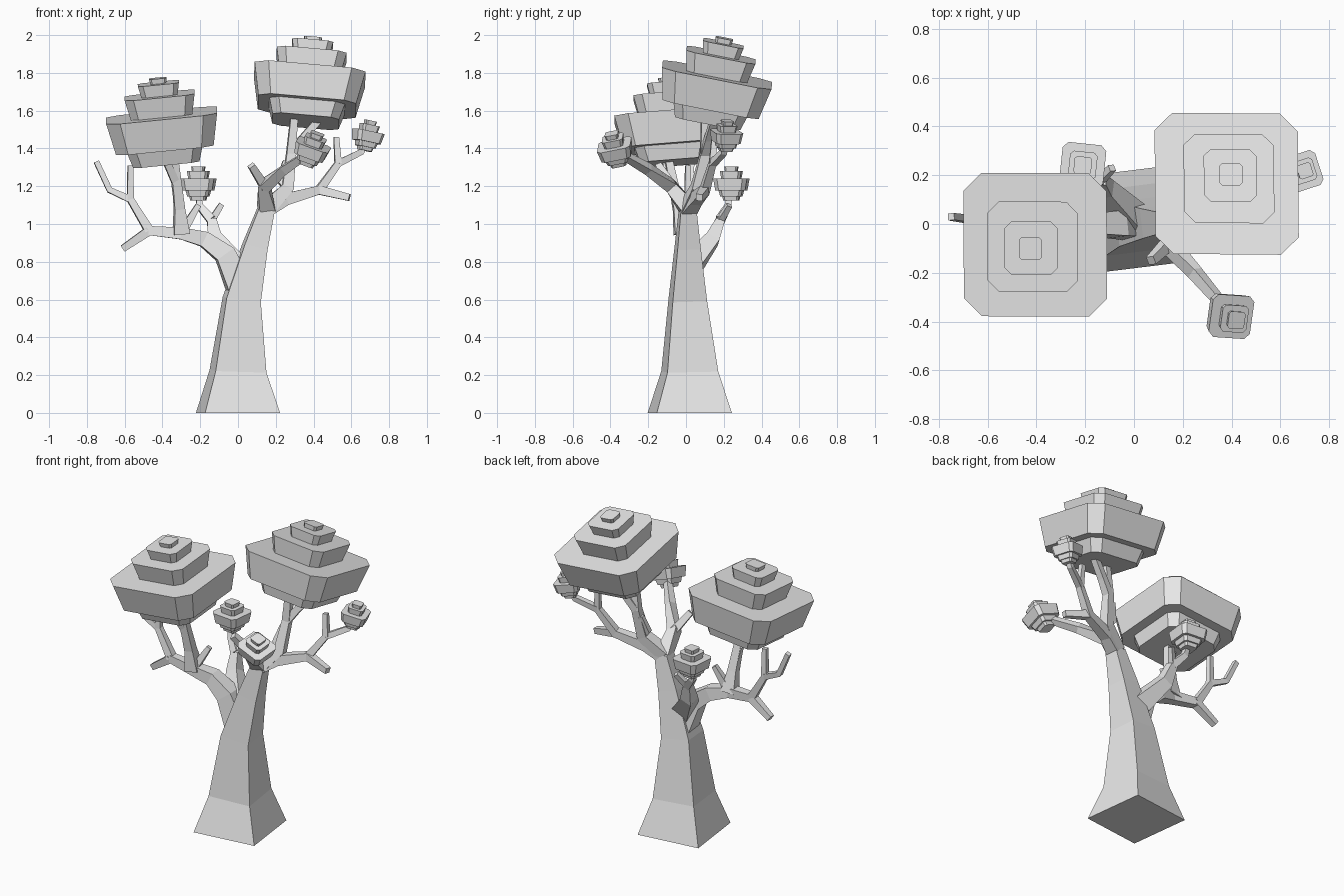
import bpy
import bmesh
from mathutils import Vector, Matrix
from math import radians

old = bpy.data.objects.get("Cube")
if old:
    bpy.data.objects.remove(old)

GREY = (0.8, 0.8, 0.8, 1)
grey = bpy.data.materials.new("plain_grey")
grey.use_nodes = True
grey.diffuse_color = GREY
grey.node_tree.nodes["Principled BSDF"].inputs["Base Color"].default_value = GREY

# Half widths where limbs start and end
BOUGH, BRANCH, TWIG, TIP = 0.042, 0.024, 0.018, 0.014


def loft(name, rings):
    """Skin a list of equal-length point rings and cap both ends."""
    bm = bmesh.new()
    loops = [[bm.verts.new(point) for point in ring] for ring in rings]
    for lower, upper in zip(loops, loops[1:]):
        for i in range(len(lower)):
            bm.faces.new((lower[i - 1], lower[i], upper[i], upper[i - 1]))
    bm.faces.new(reversed(loops[0]))
    bm.faces.new(loops[-1])
    bmesh.ops.recalc_face_normals(bm, faces=bm.faces)
    mesh = bpy.data.meshes.new(name)
    bm.to_mesh(mesh)
    bm.free()
    mesh.materials.append(grey)
    obj = bpy.data.objects.new(name, mesh)
    bpy.context.collection.objects.link(obj)
    return obj


def limb(name, thick, thin, *path):
    """Square limb along a path, shrinking by the same ratio at every station."""
    points = [Vector(point) for point in path]
    last = len(points) - 1
    reference = Matrix.Rotation(radians(7), 3, 'Z') @ Vector((0, 1, 0))
    rings = []
    for i, point in enumerate(points):
        along = points[min(i + 1, last)] - points[max(i - 1, 0)]
        side = reference.cross(along).normalized()
        front = along.cross(side).normalized()
        half = thick * (thin / thick) ** (i / last)
        corners = (-side - front, side - front, side + front, front - side)
        rings.append([point + corner * half for corner in corners])
    loft(name, rings)


def chamfered_square(half, z):
    """Octagon ring: a square with its corners cut."""
    cut = half * 0.75
    ring = []
    for sx, sy in ((1, 1), (-1, 1), (-1, -1), (1, -1)):
        pair = [Vector((sx * half, sy * cut, z)), Vector((sx * cut, sy * half, z))]
        ring += pair if sx == sy else reversed(pair)
    return ring


def foliage(name, size, steepness, tiers, centre, axis, yaw=0):
    """Stack of flared tiers; the top of the widest tier sits at the centre."""
    widest = tiers.index(max(tiers))
    heights = [size * tier * steepness * (0.7 if i < widest else 1)
               for i, tier in enumerate(tiers)]
    z = -sum(heights[:widest + 1])
    rings = []
    for tier, height in zip(tiers, heights):
        rings.append(chamfered_square(size * tier * 0.88, z))
        z += height
        rings.append(chamfered_square(size * tier, z))
    obj = loft(name, rings)
    tilt = Vector((0, 0, 1)).rotation_difference(Vector(axis)).to_matrix().to_4x4()
    turn = Matrix.Rotation(radians(yaw), 4, 'Z')
    obj.matrix_world = Matrix.Translation(centre) @ tilt @ turn


# Trunk, flowing into the left stem
left_fork = (0.15, 0.01, 1.08)
limb("trunk", 0.2, BOUGH, (0, 0.02, 0), (0, 0.02, 0.22), (0.02, 0.01, 0.6),
     (0.09, 0.01, 0.88), left_fork)

# Front limb on the left stem
front_elbow = (0.14, -0.08, 1.2)
limb("front_limb", BOUGH, TWIG, left_fork, front_elbow, (0.25, -0.2, 1.29), (0.37, -0.34, 1.37))
limb("front_limb_stub", BRANCH, TWIG, front_elbow, (0.07, -0.15, 1.31))

# Outer limb on the left stem
outer_elbow = (0.43, 0.1, 1.18)
outer_knee = (0.53, 0.14, 1.32)
limb("outer_limb", BOUGH, TWIG, left_fork, (0.25, 0.05, 1.13), outer_elbow, outer_knee)
limb("outer_limb_bend", TWIG, TIP, outer_knee, (0.65, 0.2, 1.38), (0.68, 0.21, 1.43))
limb("outer_limb_end", BRANCH, TWIG, outer_elbow, (0.59, 0.07, 1.14))
limb("outer_limb_twig", TWIG, TIP, outer_knee, (0.52, 0.15, 1.46))

# Crown limb on the left stem
crown_knee = (0.28, 0.1, 1.37)
crown_elbow = (0.26, 0.06, 1.19)
limb("crown_limb", BOUGH, TWIG, left_fork, crown_elbow, crown_knee, (0.3, 0.1, 1.6))
limb("crown_limb_fork", BRANCH, TWIG, crown_knee, (0.34, 0.12, 1.45), (0.46, 0.16, 1.59))
limb("crown_limb_twig", TWIG, TIP, crown_elbow, (0.22, 0.07, 1.23), (0.25, 0.1, 1.33))

# Right limb with its forks
right_fork = (-0.3, -0.02, 0.95)
right_elbow = (-0.47, 0, 0.965)
right_knee = (-0.57, 0.01, 1.13)
limb("right_limb", 0.07, BRANCH, (0.02, 0.01, 0.64), (-0.07, 0, 0.84), (-0.18, 0, 0.92),
     right_fork, right_elbow)
limb("right_limb_upper", BRANCH, TIP, right_elbow, right_knee, (-0.57, 0.01, 1.31))
limb("right_limb_end", BRANCH, TWIG, right_elbow, (-0.61, 0.01, 0.87))
limb("right_limb_fork", TWIG, TIP, right_knee, (-0.68, 0.02, 1.18), (-0.75, 0.03, 1.33))

# Risers holding the right crown
riser_fork = (-0.31, -0.04, 1.08)
limb("right_riser", BOUGH, TWIG, right_fork, riser_fork, (-0.34, -0.1, 1.38))
limb("right_riser_fork", BRANCH, TWIG, riser_fork, (-0.33, -0.07, 1.22), (-0.4, -0.13, 1.38))
limb("right_riser_twig", BRANCH, TIP, right_fork, (-0.21, 0.01, 1.1))

# Back limb
back_fork = (-0.14, 0.18, 1.02)
limb("back_limb", 0.06, BRANCH, (0, 0.01, 0.76), (-0.12, 0.14, 0.92), back_fork)
limb("back_limb_end", BRANCH, TIP, back_fork, (-0.2, 0.22, 1.09), (-0.21, 0.23, 1.14))
limb("back_limb_twig", TWIG, TIP, back_fork, (-0.09, 0.23, 1.1))

# Two wide crowns
crown = (0.68, 1, 0.63, 0.37, 0.16)
foliage("right_crown", 0.295, 0.58, crown, (-0.405, -0.085, 1.575), (-0.1, -0.08, 1))
foliage("left_crown", 0.295, 0.58, crown, (0.38, 0.165, 1.79), (0.09, 0.2, 1))

# Three small tufts
tuft = (0.5, 0.7, 1, 0.63, 0.4)
foliage("back_tuft", 0.09, 0.7, tuft, (-0.21, 0.24, 1.24), (0, 0, 1), -6)
foliage("front_tuft", 0.09, 0.7, tuft, (0.4, -0.38, 1.42), (0.35, -0.25, 1), -6)
foliage("outer_tuft", 0.075, 0.75, tuft, (0.69, 0.215, 1.49), (0.2, 0.06, 1), 18)
